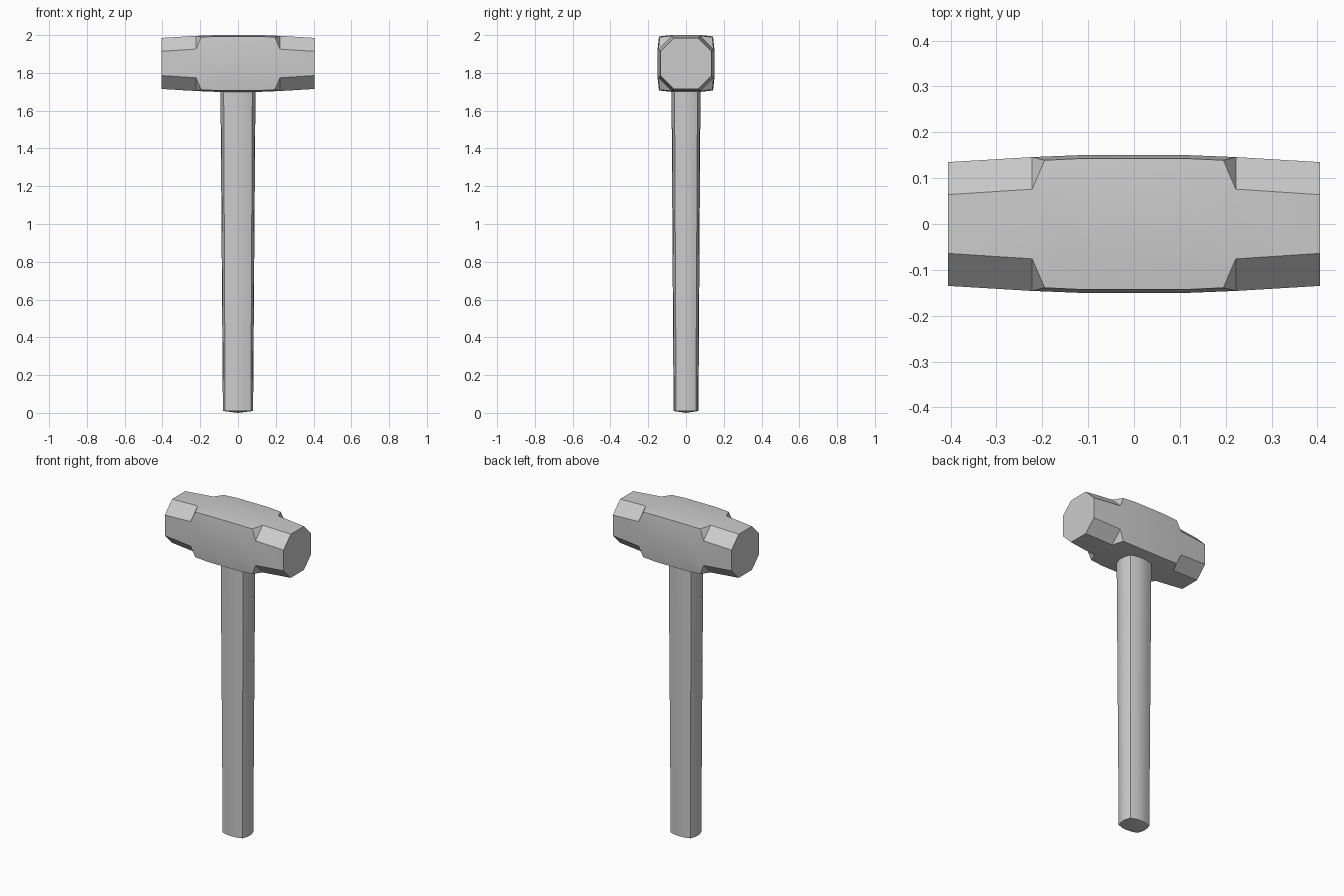
import bpy, bmesh, math

if "Cube" in bpy.data.objects:
    bpy.data.objects.remove(bpy.data.objects["Cube"])


def finish(bm, name):
    bmesh.ops.recalc_face_normals(bm, faces=bm.faces[:])
    mesh = bpy.data.meshes.new(name)
    bm.to_mesh(mesh)
    bm.free()
    ob = bpy.data.objects.new(name, mesh)
    bpy.context.collection.objects.link(ob)
    bpy.ops.object.select_all(action='DESELECT')
    ob.select_set(True)
    bpy.context.view_layer.objects.active = ob
    bpy.ops.object.shade_smooth_by_angle(angle=math.radians(22))
    return ob


def bridge(bm, a, b):
    n = len(a)
    for i in range(n):
        bm.faces.new((a[i], a[(i + 1) % n], b[(i + 1) % n], b[i]))


HEAD_Z = 1.85


def head_ring(bm, x, r, flat, corner=None, corner_x=None):
    """Octagon ring; with a corner value it becomes a bulged square."""
    ring = []
    for k in range(4):
        c, s = round(math.cos(k * math.pi / 2)), round(math.sin(k * math.pi / 2))
        pts = [(x, r, -flat), (x, r, flat)]
        if corner:
            pts.append((x if corner_x is None else corner_x, corner, corner))
        for px, u, v in pts:
            ring.append(bm.verts.new((px, u * c - v * s, HEAD_Z + u * s + v * c)))
    return ring


# Head: bulged square middle, octagonal tapered ends with notched shoulders
bm = bmesh.new()
middle = [head_ring(bm, -0.222, 0.146, 0.076, 0.139, -0.195),
          head_ring(bm, -0.11, 0.1505, 0.076, 0.143),
          head_ring(bm, 0.11, 0.1505, 0.076, 0.143),
          head_ring(bm, 0.222, 0.146, 0.076, 0.139, 0.195)]
for a, b in zip(middle, middle[1:]):
    bridge(bm, a, b)
for shoulder, side in ((middle[0], -1), (middle[-1], 1)):
    octagon = [v for i, v in enumerate(shoulder) if i % 3 != 2]
    for i in range(2, 12, 3):
        bm.faces.new((shoulder[i - 1], shoulder[i], shoulder[(i + 1) % 12]))
    end = head_ring(bm, side * 0.406, 0.135, 0.064)
    bridge(bm, octagon, end)
    bm.faces.new(end)
finish(bm, "hammer_head")


# Handle: four bowed sides meeting at crisp edges, tapering to a domed butt
def handle_ring(bm, z, cx, cy, bx, by, steps=4):
    corners = [(-cx, -cy), (cx, -cy), (cx, cy), (-cx, cy)]
    ring = []
    for k in range(4):
        (x0, y0), (x1, y1) = corners[k], corners[(k + 1) % 4]
        nx, ny = [(0, -1), (1, 0), (0, 1), (-1, 0)][k]
        for i in range(steps):
            t = i / steps
            bow = 4 * t * (1 - t)
            ring.append(bm.verts.new((x0 + (x1 - x0) * t + nx * bow * (bx - cx),
                                      y0 + (y1 - y0) * t + ny * bow * (by - cy), z)))
    return ring


bm = bmesh.new()
bottom = handle_ring(bm, 0.01, 0.068, 0.052, 0.080, 0.066)
top = handle_ring(bm, 1.75, 0.076, 0.061, 0.093, 0.077)
bridge(bm, bottom, top)
bm.faces.new(top)
tip = bm.verts.new((0, 0, 0))
for i in range(len(bottom)):
    bm.faces.new((bottom[i], bottom[(i + 1) % len(bottom)], tip))
finish(bm, "handle")
